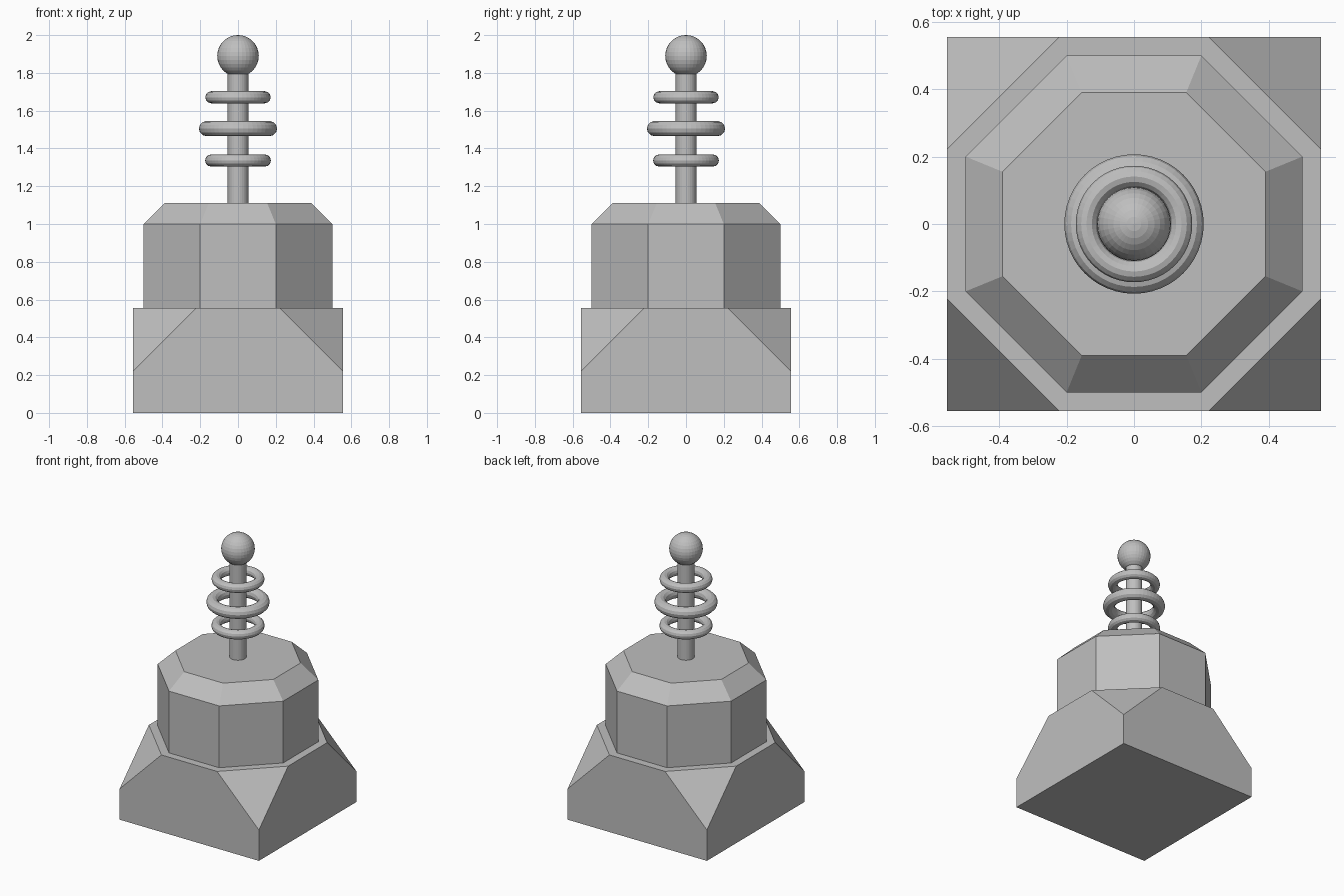
import bpy, bmesh
from mathutils import Vector

if "Cube" in bpy.data.objects:
    bpy.data.objects.remove(bpy.data.objects["Cube"])

grey = bpy.data.materials.new("plain grey")
grey.diffuse_color = (0.52, 0.52, 0.52, 1)
grey.use_nodes = True
grey.node_tree.nodes["Principled BSDF"].inputs["Base Color"].default_value = grey.diffuse_color


def add_object(name, bm):
    bmesh.ops.recalc_face_normals(bm, faces=bm.faces)
    mesh = bpy.data.meshes.new(name)
    bm.to_mesh(mesh)
    bm.free()
    mesh.materials.append(grey)
    obj = bpy.data.objects.new(name, mesh)
    bpy.context.collection.objects.link(obj)
    return obj


def finish(name):
    obj = bpy.context.object
    obj.name = obj.data.name = name
    obj.data.materials.append(grey)
    return obj


# Square base with its four top corners sliced off
W, CORNER = 0.555, 0.222
bm = bmesh.new()
bmesh.ops.create_cube(bm, size=2 * W)
bmesh.ops.translate(bm, verts=bm.verts, vec=(0, 0, W / 1))
bm.verts.ensure_lookup_table()
for v in bm.verts:
    v.co.z = W if v.co.z > W else 0
for sx in (-1, 1):
    for sy in (-1, 1):
        cut = bmesh.ops.bisect_plane(
            bm, geom=bm.verts[:] + bm.edges[:] + bm.faces[:], dist=1e-5,
            plane_co=Vector((sx * CORNER, sy * W, W)),
            plane_no=Vector((sx, sy, 1)), clear_outer=True)
        edges = [e for e in cut["geom_cut"] if isinstance(e, bmesh.types.BMEdge)]
        bmesh.ops.holes_fill(bm, edges=edges, sides=0)
add_object("base", bm)

# Octagonal body with a chamfered top: (half width, half side, height)
bm = bmesh.new()
rings = []
for a, b, z in ((0.5, 0.2, W), (0.5, 0.2, 1.0), (0.39, 0.155, 1.11)):
    pts = ((a, -b), (a, b), (b, a), (-b, a), (-a, b), (-a, -b), (-b, -a), (b, -a))
    rings.append([bm.verts.new((x, y, z)) for x, y in pts])
for low, high in zip(rings, rings[1:]):
    for i in range(8):
        j = (i + 1) % 8
        bm.faces.new((low[i], low[j], high[j], high[i]))
bm.faces.new(rings[0][::-1])
bm.faces.new(rings[-1])
add_object("octagonal_body", bm)

# Mast and ball on top
bpy.ops.mesh.primitive_cylinder_add(vertices=32, radius=0.055, depth=0.71,
                                    location=(0, 0, 1.465))
finish("mast")
bpy.ops.mesh.primitive_uv_sphere_add(segments=32, ring_count=16, radius=0.11,
                                     location=(0, 0, 1.89))
finish("top_ball")

# Three floating rings around the mast: (name, height, outer radius, tube radius)
for name, z, outer, tube in (("lower_ring", 1.336, 0.174, 0.032),
                             ("middle_ring", 1.505, 0.207, 0.04),
                             ("upper_ring", 1.671, 0.173, 0.032)):
    bpy.ops.mesh.primitive_torus_add(major_segments=48, minor_segments=12,
                                     major_radius=outer - tube, minor_radius=tube,
                                     location=(0, 0, z))
    finish(name)
